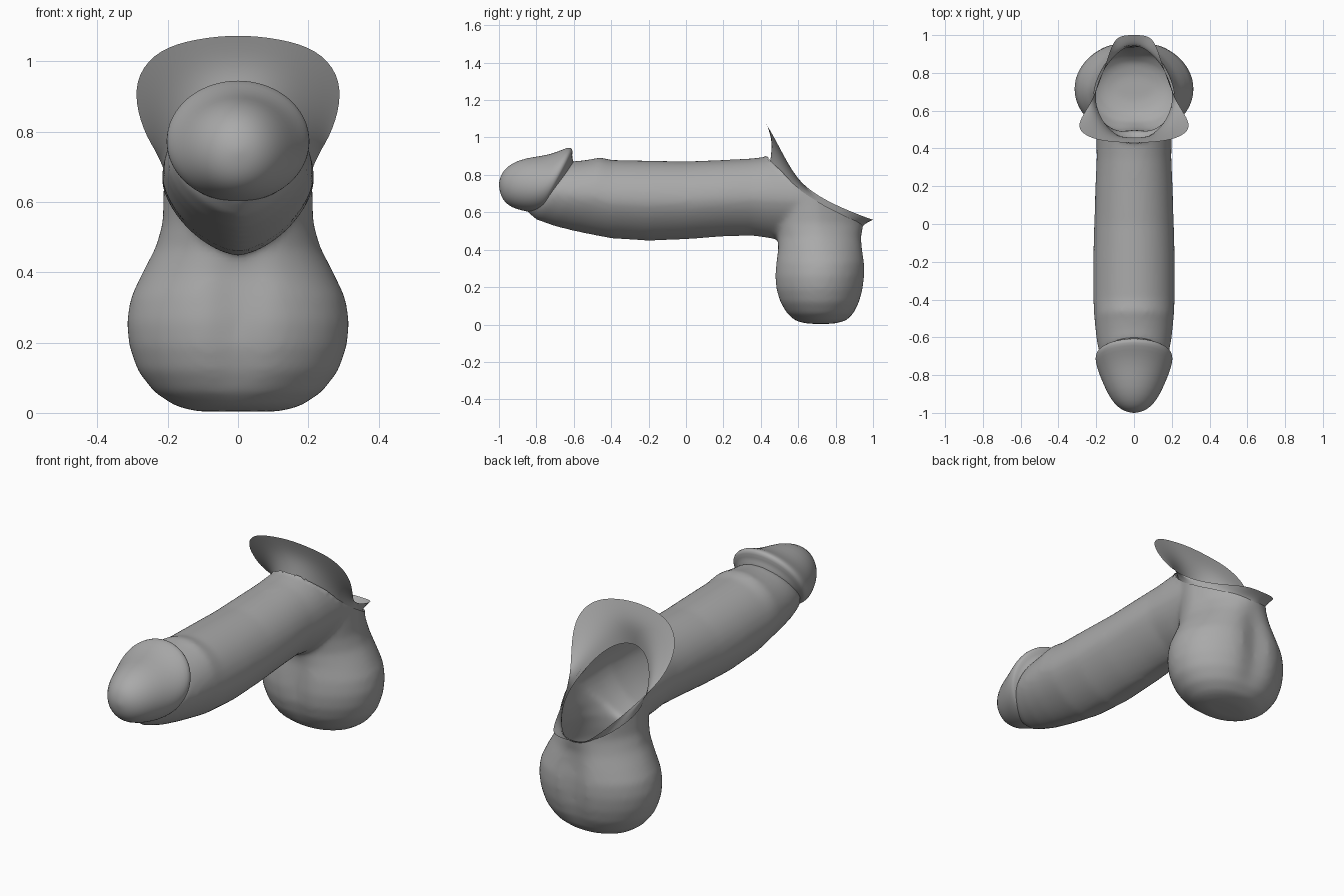
import bpy, bmesh, math
from mathutils import Vector

if "Cube" in bpy.data.objects:
    bpy.data.objects.remove(bpy.data.objects["Cube"])

grey = bpy.data.materials.new("neutral grey")
grey.diffuse_color = (0.4, 0.4, 0.4, 1)
grey.use_nodes = True
grey.node_tree.nodes["Principled BSDF"].inputs["Base Color"].default_value = grey.diffuse_color


def interp(table, t):
    """Smoothly eased lookup in a list of (key, value) pairs."""
    if t <= table[0][0]:
        return table[0][1]
    for (a, va), (b, vb) in zip(table, table[1:]):
        if t <= b:
            return va + (vb - va) * (t - a) / (b - a)
    return table[-1][1]


def loft(name, rings, cap=True):
    """Skin closed rings of equal length into one mesh object."""
    bm = bmesh.new()
    loops = [[bm.verts.new(p) for p in ring] for ring in rings]
    n = len(loops[0])
    for a, b in zip(loops, loops[1:]):
        for i in range(n):
            j = (i + 1) % n
            bm.faces.new((a[i], a[j], b[j], b[i]))
    if cap:
        bm.faces.new(loops[0][::-1])
        bm.faces.new(loops[-1])
    bmesh.ops.recalc_face_normals(bm, faces=bm.faces)
    me = bpy.data.meshes.new(name)
    bm.to_mesh(me)
    bm.free()
    me.materials.append(grey)
    for p in me.polygons:
        p.use_smooth = True
    ob = bpy.data.objects.new(name, me)
    bpy.context.collection.objects.link(ob)
    return ob


def slanted(yt, zt, yb, zb, w, low=2.0, n=48):
    """Ring between a top and a bottom point; low < 2 narrows the underside."""
    ring = []
    for i in range(n):
        a = 2 * math.pi * i / n
        c, s = math.cos(a), math.sin(a)
        if s < 0:
            e = 2 / low
            c, s = math.copysign(abs(c) ** e, c), -abs(s) ** e
        t = (s + 1) / 2
        ring.append((w * c, yb + (yt - yb) * t, zb + (zt - zb) * t))
    return ring


def apply_modifiers(ob):
    bpy.context.view_layer.objects.active = ob
    for m in list(ob.modifiers):
        bpy.ops.object.modifier_apply(modifier=m.name)


# Rounded head with a raised slanted edge
head = loft("head", [slanted(*r) for r in (
    (-1.0, .755, -1.0, .74, .008), (-.993, .79, -.995, .71, .04),
    (-.975, .825, -.985, .68, .07), (-.935, .86, -.965, .65, .105),
    (-.86, .891, -.93, .625, .14), (-.76, .902, -.88, .61, .172),
    (-.69, .922, -.84, .602, .193), (-.64, .945, -.81, .60, .204),
    (-.615, .948, -.79, .60, .204), (-.602, .93, -.775, .605, .197),
    (-.615, .885, -.775, .62, .172), (-.58, .85, -.70, .65, .13))])
sub = head.modifiers.new("round", 'SUBSURF')
sub.levels = sub.render_levels = 1
apply_modifiers(head)

# Shaft
shaft = loft("body", [slanted(*r, low=1.6) for r in (
    (-.63, .86, -.86, .61, .14), (-.60, .875, -.80, .56, .18),
    (-.56, .876, -.70, .525, .196), (-.50, .885, -.60, .50, .206),
    (-.46, .895, -.52, .483, .211), (-.40, .88, -.40, .46, .216),
    (-.20, .876, -.20, .447, .217), (0, .872, 0, .455, .211),
    (.20, .88, .20, .47, .205), (.35, .888, .35, .475, .198),
    (.45, .90, .45, .46, .20), (.60, .90, .60, .45, .20))])

# Height of the opening along y, and the plan outline of the neck
opening = [(.43, .895), (.51, .82), (.57, .755), (.65, .69),
           (.75, .63), (.85, .58), (.96, .53)]


def outline(a, yf, yb, w, taper, groove):
    """Plan point: a = 0 front, pi back; taper narrows the back."""
    s = -math.cos(a)
    x = w * math.sin(a) * (1 - taper * max(s, 0))
    y = (yf + yb) / 2 + (yb - yf) / 2 * s
    return x, y - math.copysign(groove, s) * math.exp(-(x / .07) ** 2)


# Lower sac and neck: (z, front y, back y, half width, taper, groove)
sac_rings = []
for z, yf, yb, w, taper, groove in (
        (.004, .65, .79, .12, 0, 0), (.02, .585, .855, .18, 0, 0),
        (.06, .53, .905, .24, 0, .01), (.12, .49, .94, .286, 0, .02),
        (.19, .467, .96, .31, 0, .025), (.26, .46, .97, .317, 0, .03),
        (.33, .465, .97, .305, 0, .03), (.40, .475, .96, .272, .05, .025),
        (.47, .475, .95, .235, .1, .015), (.54, .46, .95, .215, .2, 0),
        (.65, .45, .955, .212, .25, 0), (.95, .44, .955, .212, .25, 0)):
    sac_rings.append([(*outline(2 * math.pi * i / 48, yf, yb, w, taper, groove), z)
                      for i in range(48)])
sac = loft("sac", sac_rings)

# Blend shaft and sac into one skin
bpy.ops.object.select_all(action='DESELECT')
for ob in (sac, shaft):
    ob.select_set(True)
bpy.context.view_layer.objects.active = shaft
bpy.ops.object.join()
body = shaft
rm = body.modifiers.new("blend", 'REMESH')
rm.mode, rm.voxel_size = 'VOXEL', .014
sm = body.modifiers.new("soften", 'SMOOTH')
sm.factor, sm.iterations = .5, 10
apply_modifiers(body)

# Open the top of the neck so the skin is hollow
bm = bmesh.new()
bm.from_mesh(body.data)
gone = []
for f in bm.faces:
    c = f.calc_center_median()
    if c.y > .43 and c.z > interp(opening, c.y):
        gone.append(f)
bmesh.ops.delete(bm, geom=gone, context='FACES')
for v in bm.verts:
    if v.is_boundary and v.co.y > .45:
        v.co.z = interp(opening, v.co.y)
bm.to_mesh(body.data)
bm.free()
body.data.materials.clear()
body.data.materials.append(grey)
for p in body.data.polygons:
    p.use_smooth = True
    p.material_index = 0

# Flared collar around the opening
rim = [(0, .43, 1.077), (.12, .433, 1.065), (.225, .452, 1.035),
       (.287, .49, .965), (.293, .535, .88), (.262, .59, .785),
       (.215, .665, .715), (.178, .76, .658), (.142, .87, .608),
       (.108, .975, .568), (.06, 1.0, .56), (0, 1.0, .56)]
neck, low, mid, top = [], [], [], []
for i, p in enumerate(rim):
    x, y = outline(math.pi * i / 11, .445, .945, .208, .25, 0)
    a, b = Vector((x, y, interp(opening, y) - .02)), Vector(p)
    d = b - a
    bend = Vector((0, .02 * max(0, 1 - i / 4), 0))
    neck.append(a)
    low.append(a + Vector((d.x * .12, d.y * .12, d.z * .3)) + bend * .6)
    mid.append(a + Vector((d.x * .42, d.y * .42, d.z * .62)) + bend)
    top.append(b)


def mirrored(half):
    return half + [Vector((-p.x, p.y, p.z)) for p in half[-2:0:-1]]


collar = loft("collar", [mirrored(r) for r in (neck, low, mid, top)], cap=False)
sub = collar.modifiers.new("round", 'SUBSURF')
sub.levels = sub.render_levels = 2
apply_modifiers(collar)
